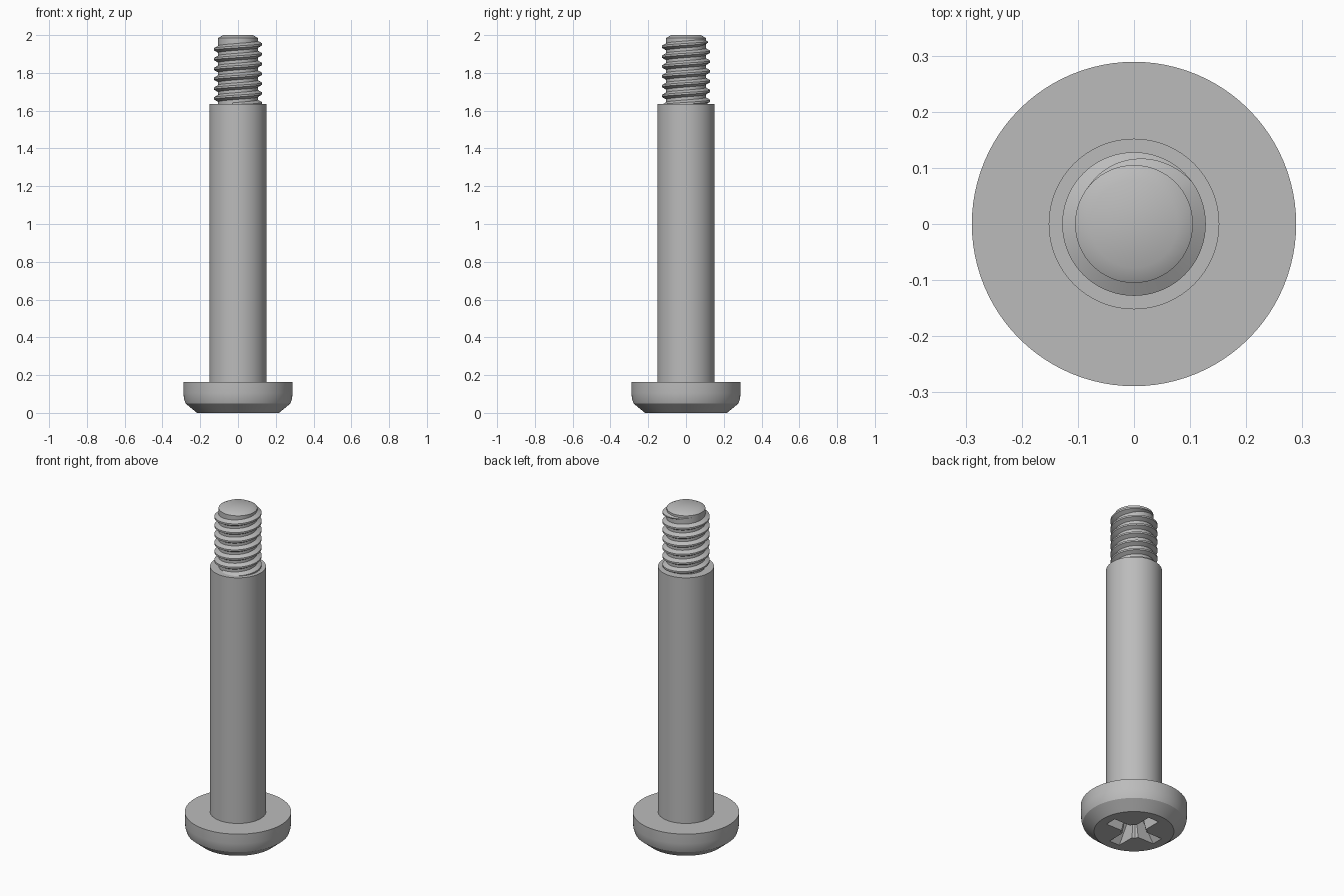
import bpy, bmesh
from math import sin, cos, pi, radians

if "Cube" in bpy.data.objects:
    bpy.data.objects.remove(bpy.data.objects["Cube"])

STEEL = (0.5, 0.5, 0.5, 1)
steel = bpy.data.materials.new("steel grey")
steel.use_nodes = True
steel.diffuse_color = STEEL
steel.node_tree.nodes["Principled BSDF"].inputs["Base Color"].default_value = STEEL


def make_object(name, bm):
    bmesh.ops.recalc_face_normals(bm, faces=bm.faces)
    mesh = bpy.data.meshes.new(name)
    bm.to_mesh(mesh)
    bm.free()
    mesh.materials.append(steel)
    obj = bpy.data.objects.new(name, mesh)
    bpy.context.collection.objects.link(obj)
    return obj


def activate(obj):
    bpy.ops.object.select_all(action='DESELECT')
    obj.select_set(True)
    bpy.context.view_layer.objects.active = obj


def bridge(bm, a, b):
    n = len(a)
    for i in range(n):
        bm.faces.new((a[i], a[(i + 1) % n], b[(i + 1) % n], b[i]))


def loft(name, rings):
    """Closed skin through rings of points, capped at both ends."""
    bm = bmesh.new()
    loops = [[bm.verts.new(p) for p in ring] for ring in rings]
    for a, b in zip(loops, loops[1:]):
        bridge(bm, a, b)
    bm.faces.new(loops[0])
    bm.faces.new(loops[-1])
    return make_object(name, bm)


def circle(r, z, n=96):
    return [(r * cos(2 * pi * i / n), r * sin(2 * pi * i / n), z) for i in range(n)]


def rectangle(x, y, z):
    return [(-x, -y, z), (x, -y, z), (x, y, z), (-x, y, z)]


# Head, shank and threaded core as one turned body
profile = [(0.217, 0), (0.278, 0.05), (0.286, 0.075), (0.289, 0.105), (0.289, 0.163),
           (0.152, 0.163), (0.152, 1.635), (0.105, 1.635), (0.105, 1.985), (0.078, 2.0)]
body = loft("screw_body", [circle(r, z) for r, z in profile])

# Cross recess in the head: two tapered wings and a tapered centre
cutters = [
    loft("recess_wing_x", [rectangle(0.181, 0.037, -0.02), rectangle(0.065, 0.022, 0.13)]),
    loft("recess_wing_y", [rectangle(0.037, 0.181, -0.02), rectangle(0.022, 0.065, 0.13)]),
    loft("recess_centre", [circle(0.078, -0.02, 8), circle(0.04, 0.135, 8)]),
]
for cutter in cutters:
    cutter.hide_render = True
    activate(body)
    mod = body.modifiers.new("recess", 'BOOLEAN')
    mod.operation = 'DIFFERENCE'
    mod.solver = 'EXACT'
    mod.object = cutter
    bpy.ops.object.modifier_apply(modifier=mod.name)
    bpy.data.objects.remove(cutter)

# Right-handed thread ridge that fades into the core at the tip
PITCH, STEPS = 0.052, 72
END_ANGLE, FADE = radians(145), radians(110)
Z_END, TURNS = 1.972, 6.7
rings = []
count = int(TURNS * STEPS)
for i in range(count + 1):
    back = (count - i) * 2 * pi / STEPS
    angle = END_ANGLE - back
    z = Z_END - PITCH * back / (2 * pi)
    size = max(0.05, min(1, back / FADE))
    crest = 0.104 + 0.024 * size
    section = [(0.1, -0.021 * size), (crest, -0.005 * size),
               (crest, 0.005 * size), (0.1, 0.021 * size)]
    rings.append([(r * cos(angle), r * sin(angle), z + dz) for r, dz in section])
thread = loft("thread", rings)

for obj in (body, thread):
    activate(obj)
    bpy.ops.object.shade_smooth_by_angle(angle=radians(30))
